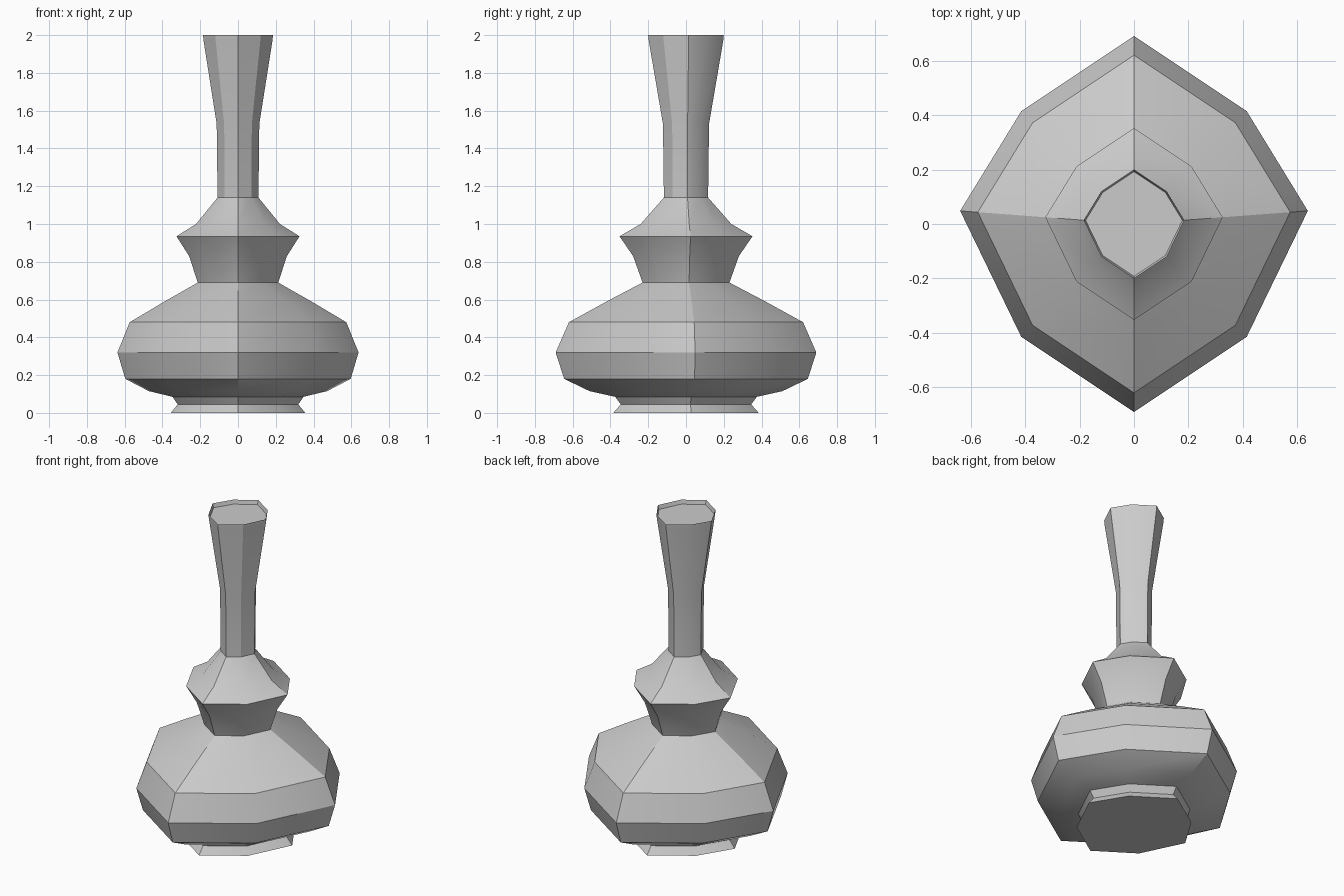
import bpy
import bmesh
import math

cube = bpy.data.objects.get("Cube")
if cube:
    bpy.data.objects.remove(cube)

# Uneven eight-sided section, stretched front to back
HALF = [(0, -1), (0.6, -0.6), (0.925, 0.07), (0.6, 0.6), (0, 1)]
SECTION = HALF + [(-x, y) for x, y in HALF[3:0:-1]]

# Outline from base to rim, then into the shallow mouth: radius, height
PROFILE = [
    (0.385, 0), (0.345, 0.045), (0.375, 0.085),                # foot
    (0.51, 0.115), (0.645, 0.18), (0.69, 0.32), (0.62, 0.48),  # belly
    (0.42, 0.59), (0.23, 0.69),                                # shoulder
    (0.28, 0.83), (0.352, 0.935), (0.24, 1.0),                 # collar
    (0.117, 1.14), (0.122, 1.53),                              # neck
    (0.198, 1.975), (0.2, 2.0), (0.192, 1.975),                # rim
]


def flat_material(name, color):
    mat = bpy.data.materials.new(name)
    mat.use_nodes = True
    mat.diffuse_color = color
    mat.node_tree.nodes["Principled BSDF"].inputs["Base Color"].default_value = color
    return mat


# Vase body lofted through the scaled sections
bm = bmesh.new()
rings = [[bm.verts.new((x * r, y * r, z)) for x, y in SECTION] for r, z in PROFILE]
for low, high in zip(rings, rings[1:]):
    for i in range(len(SECTION)):
        j = (i + 1) % len(SECTION)
        bm.faces.new((low[i], low[j], high[j], high[i]))

# Closed base and mouth
bm.faces.new(rings[0][::-1])
bm.faces.new(rings[-1])
bmesh.ops.recalc_face_normals(bm, faces=bm.faces)

mesh = bpy.data.meshes.new("vase")
bm.to_mesh(mesh)
bm.free()
mesh.materials.append(flat_material("light grey", (0.6, 0.6, 0.6, 1)))
vase = bpy.data.objects.new("vase", mesh)
bpy.context.collection.objects.link(vase)

# Soft shading with crisp creases
bpy.context.view_layer.objects.active = vase
vase.select_set(True)
bpy.ops.object.shade_smooth_by_angle(angle=math.radians(30))
